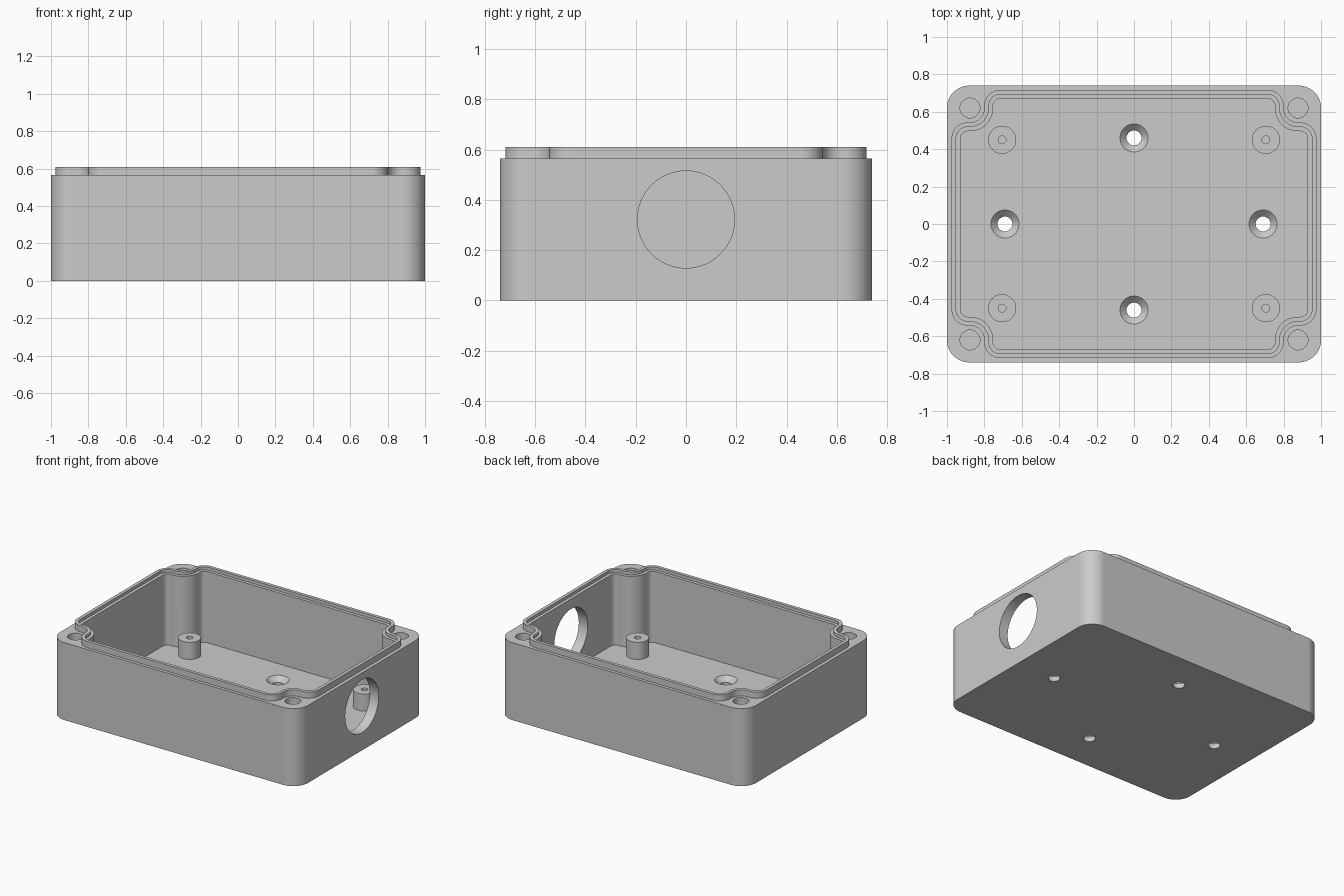
import bpy
import bmesh
from math import cos, sin, radians, pi
from mathutils import Matrix, Vector

if "Cube" in bpy.data.objects:
    bpy.data.objects.remove(bpy.data.objects["Cube"])

# Main dimensions
HALF_X, HALF_Y, CORNER = 1.0, 0.74, 0.12
FLOOR, RIM, LEDGE, LIP_TOP = 0.07, 0.565, 0.588, 0.61
SCREW_X, SCREW_Y = 0.877, 0.62
BOSS_X, BOSS_Y, BOSS_TOP = 0.705, 0.45, 0.195

grey = bpy.data.materials.new("enclosure_grey")
grey.use_nodes = True
colour = (0.6, 0.6, 0.6, 1)
grey.diffuse_color = colour
grey.node_tree.nodes["Principled BSDF"].inputs["Base Color"].default_value = colour


def arc(cx, cy, r, start, end, steps=12):
    angles = [radians(start + (end - start) * i / steps) for i in range(steps + 1)]
    return [(cx + r * cos(a), cy + r * sin(a)) for a in angles]


def four_way(quarter):
    """Mirror a +x +y quarter outline into a closed loop."""
    back = quarter[::-1]
    return (quarter + [(-x, y) for x, y in back]
            + [(-x, -y) for x, y in quarter] + [(x, -y) for x, y in back])


def lip_outline(inset):
    """Outline that steps around the corner screws, moved inwards."""
    x, y, r, notch = 0.975 - inset, 0.717 - inset, 0.085 - inset, 0.077 + inset
    quarter = arc(x - r, SCREW_Y - notch - r, r, 0, 90)
    quarter += arc(SCREW_X, SCREW_Y, notch, 270, 180)
    quarter += arc(SCREW_X - notch - r, y - r, r, 0, 90)
    return four_way(quarter)


def new_object(name, bm):
    bmesh.ops.recalc_face_normals(bm, faces=bm.faces[:])
    mesh = bpy.data.meshes.new(name)
    bm.to_mesh(mesh)
    bm.free()
    mesh.materials.append(grey)
    obj = bpy.data.objects.new(name, mesh)
    bpy.context.collection.objects.link(obj)
    return obj


def prism(name, outline, bottom, top):
    bm = bmesh.new()
    face = bm.faces.new([bm.verts.new((x, y, bottom)) for x, y in outline])
    side = bmesh.ops.extrude_face_region(bm, geom=[face])["geom"]
    verts = [v for v in side if isinstance(v, bmesh.types.BMVert)]
    bmesh.ops.translate(bm, verts=verts, vec=(0, 0, top - bottom))
    return new_object(name, bm)


def cone(name, x, y, bottom, top, r_bottom, r_top, sides=48):
    bm = bmesh.new()
    bmesh.ops.create_cone(bm, cap_ends=True, segments=sides, radius1=r_bottom,
                          radius2=r_top, depth=top - bottom,
                          matrix=Matrix.Translation((x, y, (bottom + top) / 2)))
    return new_object(name, bm)


def combine(target, tool, operation):
    """Apply a boolean and discard the tool object."""
    tool.hide_render = True
    mod = target.modifiers.new(operation, 'BOOLEAN')
    mod.operation, mod.object, mod.solver = operation, tool, 'EXACT'
    bpy.ops.object.select_all(action='DESELECT')
    bpy.context.view_layer.objects.active = target
    target.select_set(True)
    bpy.ops.object.modifier_apply(modifier=mod.name)
    bpy.data.objects.remove(tool)


def finish(obj):
    bpy.ops.object.select_all(action='DESELECT')
    bpy.context.view_layer.objects.active = obj
    obj.select_set(True)
    bpy.ops.object.shade_smooth_by_angle(angle=radians(30))
    mod = obj.modifiers.new("flat_walls", 'WEIGHTED_NORMAL')
    mod.keep_sharp = True


# Box body with the raised sealing lip
box_outline = four_way(arc(HALF_X - CORNER, HALF_Y - CORNER, CORNER, 0, 90, 16))
body = prism("box_body", box_outline, 0, RIM)
combine(body, prism("lip", lip_outline(0), RIM - 0.2, LIP_TOP), 'UNION')

# Cavity and the shallow step inside the lip
combine(body, prism("cavity", lip_outline(0.047), FLOOR, 1), 'DIFFERENCE')
combine(body, prism("lip_step", lip_outline(0.024), LEDGE, 1), 'DIFFERENCE')

# Blind screw holes in the four corners
for sx in (-1, 1):
    for sy in (-1, 1):
        combine(body, cone("screw_hole", sx * SCREW_X, sy * SCREW_Y,
                           0.15, 1, 0.053, 0.053), 'DIFFERENCE')

# Countersunk mounting holes in the floor
for x, y in ((0.69, 0), (-0.69, 0), (0, 0.46), (0, -0.46)):
    combine(body, cone("mount_hole", x, y, -0.1, 0.2, 0.04, 0.04), 'DIFFERENCE')
    combine(body, cone("countersink", x, y, FLOOR - 0.035, FLOOR + 0.005,
                       0.04, 0.08), 'DIFFERENCE')

# Round cable opening in the +x end wall
opening = cone("cable_opening", 0, 0, -0.2, 0.2, 0.193, 0.193, 64)
opening.data.transform(Matrix.Translation(Vector((1, 0, 0.322))) @ Matrix.Rotation(pi / 2, 4, 'Y'))
combine(body, opening, 'DIFFERENCE')
finish(body)

# Standoffs with pilot holes
for sx, side in ((-1, "right"), (1, "left")):
    for sy, end in ((-1, "front"), (1, "back")):
        x, y = sx * BOSS_X, sy * BOSS_Y
        boss = cone(f"standoff_{end}_{side}", x, y, FLOOR - 0.01, BOSS_TOP, 0.075, 0.075)
        combine(boss, cone("pilot_hole", x, y, FLOOR, 1, 0.021, 0.021, 32), 'DIFFERENCE')
        finish(boss)
